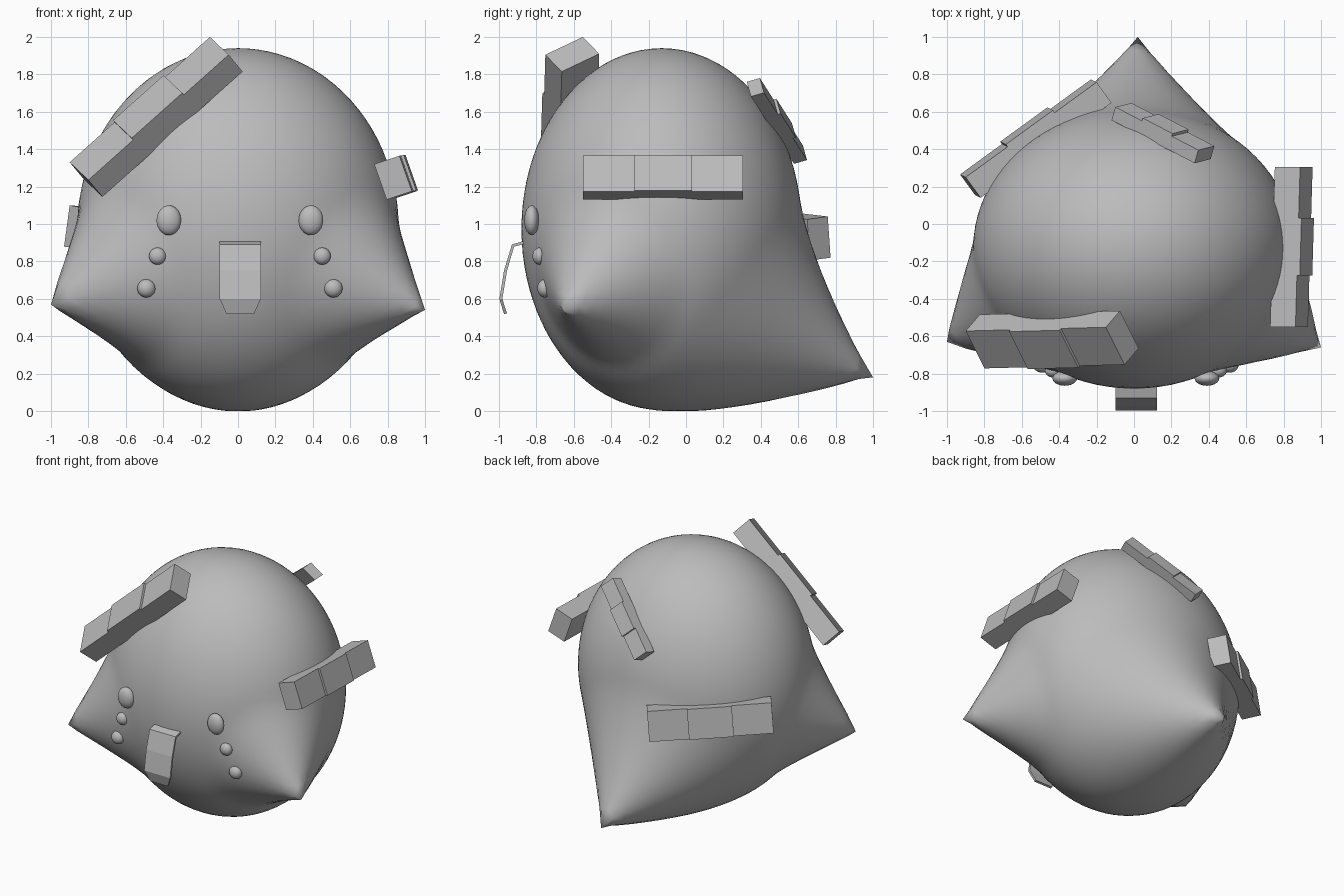
import bpy, bmesh, math
from mathutils import Vector, Matrix

cube = bpy.data.objects.get("Cube")
if cube:
    bpy.data.objects.remove(cube, do_unlink=True)

grey = bpy.data.materials.new("plain grey")
grey.use_nodes = True
grey.diffuse_color = (0.5, 0.5, 0.5, 1)
grey.node_tree.nodes["Principled BSDF"].inputs["Base Color"].default_value = (0.5, 0.5, 0.5, 1)


def finish(name, bm, smooth=False):
    """Turn a bmesh into a named, coloured object."""
    bmesh.ops.recalc_face_normals(bm, faces=bm.faces)
    for f in bm.faces:
        f.smooth = smooth
    mesh = bpy.data.meshes.new(name)
    bm.to_mesh(mesh)
    bm.free()
    mesh.materials.append(grey)
    obj = bpy.data.objects.new(name, mesh)
    bpy.context.collection.objects.link(obj)
    return obj


def ellipsoid(bm, centre, radii, detail):
    mat = Matrix.Translation(centre) @ Matrix.Diagonal((*radii, 1))
    bmesh.ops.create_icosphere(bm, subdivisions=detail, radius=1, matrix=mat)


def pull(bm, base, tip, reach, power):
    """Draw the surface round base out to a pointed tip."""
    base, tip = Vector(base), Vector(tip)
    nearest = min(bm.verts, key=lambda v: (v.co - base).length)
    for v in bm.verts:
        d = (v.co - base).length
        if d < reach:
            v.co += (tip - base) * (1 - d / reach) ** power
    nearest.co = tip


# Egg-shaped body with two side horns and a tail drawn out of it
bm = bmesh.new()
ellipsoid(bm, (0, -0.13, 0.973), (0.86, 0.75, 0.967), 5)
pull(bm, (0, 0.45, 0.35), (0.02, 1.0, 0.18), 0.8, 1.8)
pull(bm, (0.70, -0.50, 0.67), (1.0, -0.66, 0.54), 0.5, 1.5)
pull(bm, (-0.70, -0.49, 0.69), (-1.0, -0.63, 0.57), 0.5, 1.5)
for v in bm.verts:
    v.co.z = max(v.co.z, 0.0)
finish("body", bm, True)

# Three eyes on each side
eyes = [("large", (0.38, -0.825, 1.02), (0.066, 0.04, 0.08)),
        ("middle", (0.44, -0.785, 0.828), (0.046, 0.036, 0.046)),
        ("small", (0.5, -0.755, 0.656), (0.049, 0.04, 0.049))]
for size, (x, y, z), radii in eyes:
    for side, s in (("left", 1), ("right", -1)):
        bm = bmesh.new()
        ellipsoid(bm, (s * x + 0.01, y, z), radii, 3)
        finish(f"{size}_eye_{side}", bm, True)

# Thin curved beak, narrowing at the lower end
beak = [(-0.87, 0.90, 0.11), (-0.925, 0.885, 0.11), (-0.965, 0.75, 0.11),
        (-0.99, 0.60, 0.11), (-0.965, 0.52, 0.073)]
bm = bmesh.new()
rows = [[bm.verts.new((0.012 + s * w, y, z)) for s in (-1, 1)] for y, z, w in beak]
for a, b in zip(rows, rows[1:]):
    bm.faces.new((a[0], a[1], b[1], b[0]))
obj = finish("beak", bm)
solid = obj.modifiers.new("thickness", "SOLIDIFY")
solid.thickness = 0.016
solid.offset = 0


def block(bm, corner, length, width, depth):
    """Box spanned by three edge vectors from one corner."""
    mat = Matrix((length, width, depth)).transposed().to_4x4()
    mat.translation = corner + (length + width + depth) / 2
    bmesh.ops.create_cube(bm, size=1, matrix=mat)


# Bandage bars, each with a raised middle pad
bars = {
    "bar_front_right": ((-0.90, -0.572, 1.33), (0.75, 0.02, 0.67), (0.10, -0.20, -0.095), (0.075, 0.088, -0.09)),
    "bar_left": ((0.863, -0.55, 1.365), (0.025, 0.855, 0), (0.067, 0, -0.19), (-0.135, 0, -0.045)),
    "bar_back_upper": ((-0.10, 0.625, 1.42), (0.444, -0.23, 0.36), (0.086, 0.022, -0.078), (-0.02, -0.07, -0.02)),
    "bar_back_right": ((-0.90, 0.25, 1.10), (0.70, 0.508, -0.06), (-0.03, 0.015, -0.22), (0.08, -0.11, -0.015)),
}
for name, vectors in bars.items():
    corner, length, width, depth = map(Vector, vectors)
    bm = bmesh.new()
    block(bm, corner, length, width, depth)
    lift = depth.normalized() * 0.016
    block(bm, corner + length * 0.32 - lift, length * 0.36, width, lift * 2)
    finish(name, bm)
